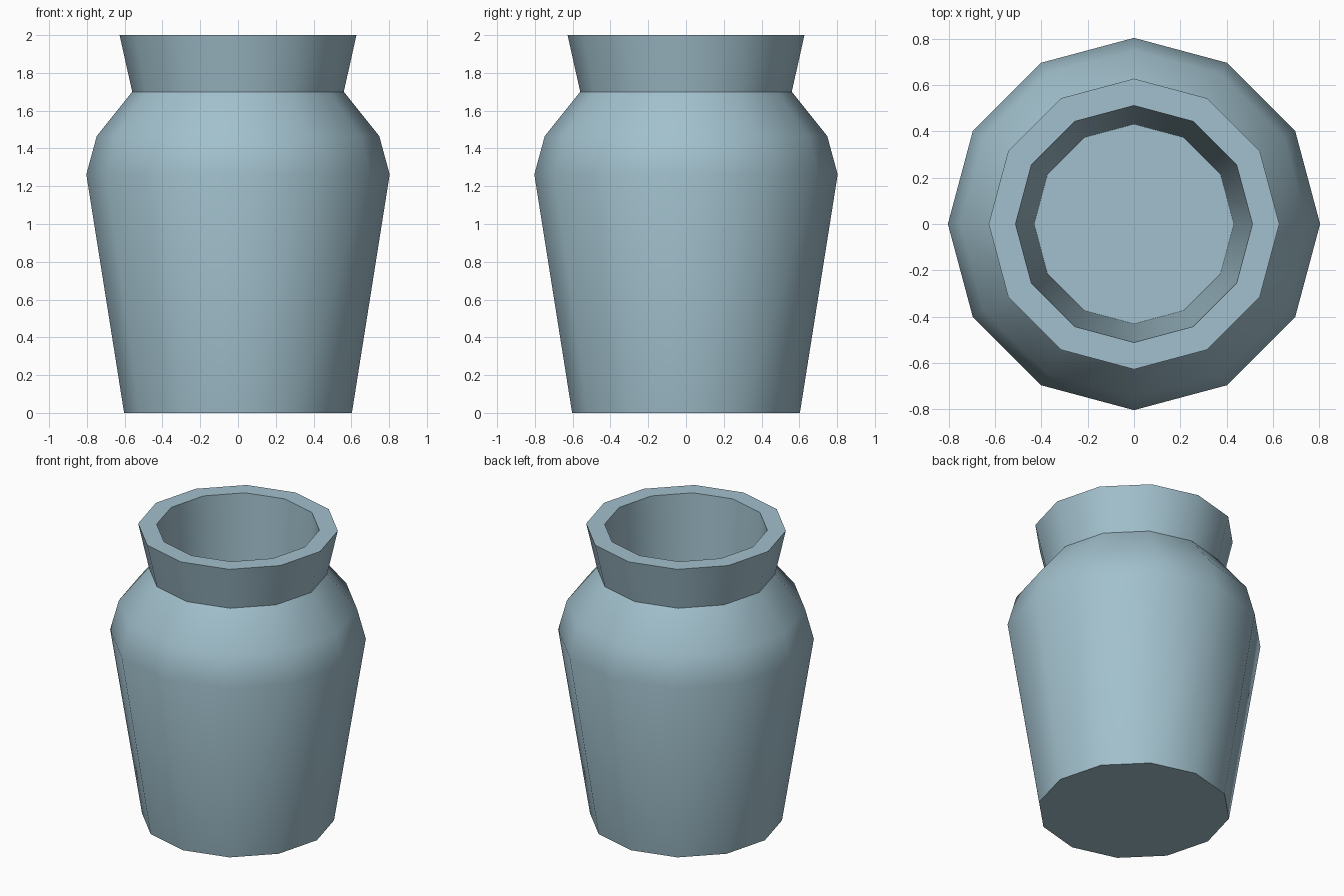
import bpy, bmesh, math

if "Cube" in bpy.data.objects:
    bpy.data.objects.remove(bpy.data.objects["Cube"])

SIDES = 12

# Glazed blue-grey clay
clay = bpy.data.materials.new("pale blue clay")
clay.diffuse_color = (0.36, 0.53, 0.61, 1)
clay.use_nodes = True
clay.node_tree.nodes["Principled BSDF"].inputs["Base Color"].default_value = clay.diffuse_color

# Profile (radius, height): outside from base to rim, then down the cavity
profile = [(0.603, 0), (0.803, 1.262), (0.748, 1.465), (0.56, 1.70),
           (0.627, 2.0), (0.511, 2.0), (0.431, 0.2)]

bm = bmesh.new()
rings = [[bm.verts.new((r * math.cos(2 * math.pi * i / SIDES),
                        r * math.sin(2 * math.pi * i / SIDES), z))
          for i in range(SIDES)] for r, z in profile]
for low, high in zip(rings, rings[1:]):
    for i in range(SIDES):
        j = (i + 1) % SIDES
        bm.faces.new((low[i], low[j], high[j], high[i]))

# Underside and cavity floor
bm.faces.new(rings[0][::-1])
bm.faces.new(rings[-1])
bmesh.ops.recalc_face_normals(bm, faces=bm.faces)

mesh = bpy.data.meshes.new("jar")
bm.to_mesh(mesh)
bm.free()
mesh.materials.append(clay)
jar = bpy.data.objects.new("jar", mesh)
bpy.context.collection.objects.link(jar)

# Smooth round the body, sharp at neck, rim and base
bpy.context.view_layer.objects.active = jar
jar.select_set(True)
bpy.ops.object.shade_smooth_by_angle(angle=math.radians(40))
